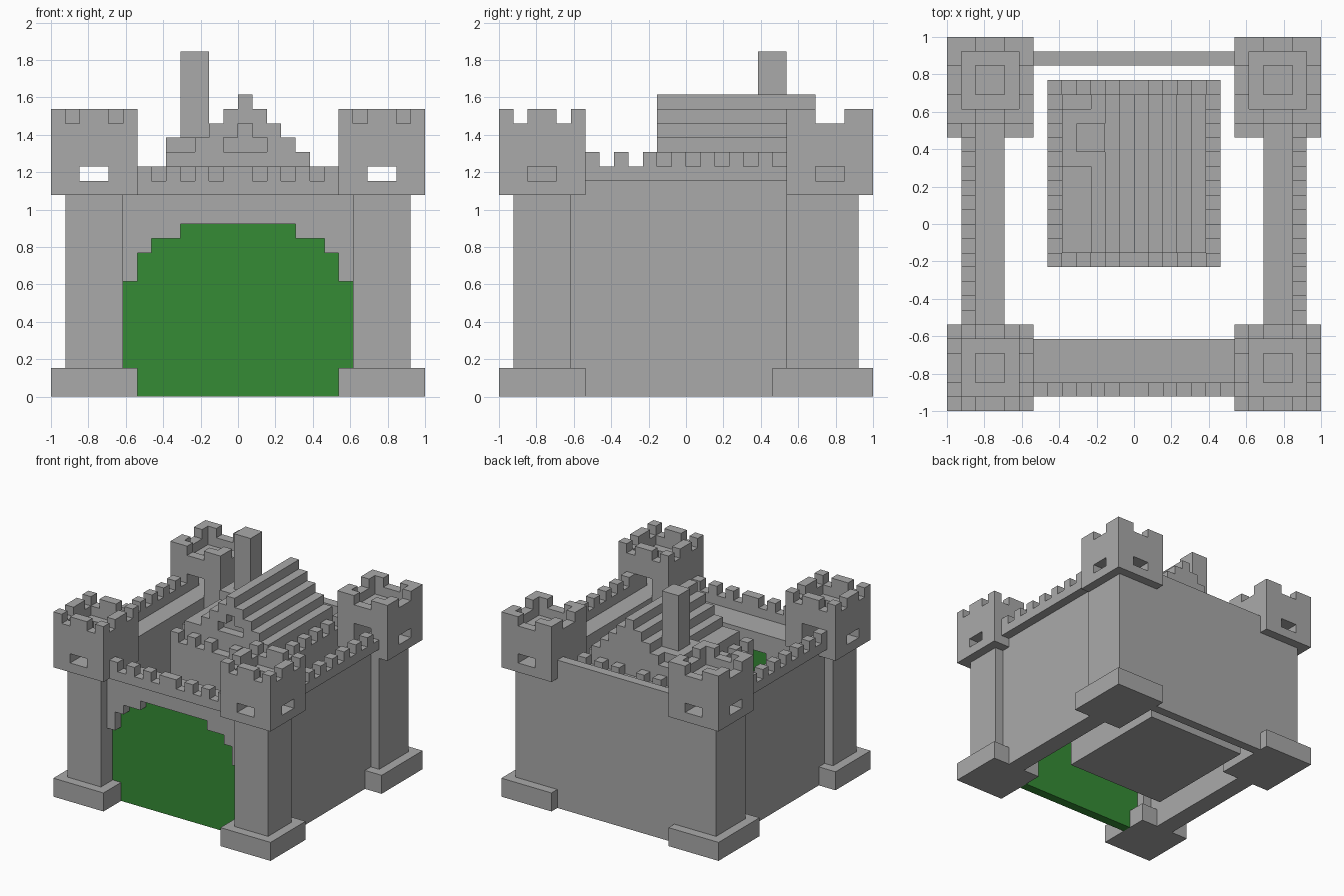
import bpy, bmesh
from mathutils import Vector

U = 1 / 13  # one block

cube = bpy.data.objects.get("Cube")
if cube:
    bpy.data.objects.remove(cube, do_unlink=True)


def material(name, rgb):
    m = bpy.data.materials.new(name)
    m.use_nodes = True
    m.diffuse_color = (*rgb, 1)
    m.node_tree.nodes["Principled BSDF"].inputs["Base Color"].default_value = (*rgb, 1)
    return m


STONE = material("grey stone", (0.40, 0.40, 0.40))
GREEN = material("green gate", (0.035, 0.26, 0.035))


def cells(boxes, sx=1, sy=1):
    """All blocks inside boxes (x0, x1, y0, y1, z0, z1), mirrored by sx and sy."""
    out = set()
    for x0, x1, y0, y1, z0, z1 in boxes:
        xs = sorted((x0 * sx, x1 * sx))
        ys = sorted((y0 * sy, y1 * sy))
        out |= {(x, y, z) for x in range(*xs) for y in range(*ys) for z in range(z0, z1)}
    return out


def part(name, add, cut=(), mat=STONE, sx=1, sy=1):
    """Block part: union of boxes minus cut boxes, skinned and merged flat."""
    solid = cells(add, sx, sy) - cells(cut, sx, sy)
    bm = bmesh.new()
    verts = {}

    def vert(p):
        key = tuple(p)
        if key not in verts:
            verts[key] = bm.verts.new([c * U for c in p])
        return verts[key]

    for c in solid:
        for axis in range(3):
            for side in (0, 1):
                n = list(c)
                n[axis] += 2 * side - 1
                if tuple(n) in solid:
                    continue
                a, b = (axis + 1) % 3, (axis + 2) % 3
                loop = []
                for i, j in ((0, 0), (1, 0), (1, 1), (0, 1)):
                    p = list(c)
                    p[axis] += side
                    p[a] += i
                    p[b] += j
                    loop.append(vert(p))
                bm.faces.new(loop if side else loop[::-1])
    bmesh.ops.dissolve_limit(bm, angle_limit=0.01, verts=bm.verts[:], edges=bm.edges[:])
    me = bpy.data.meshes.new(name)
    bm.to_mesh(me)
    bm.free()
    me.materials.append(mat)
    ob = bpy.data.objects.new(name, me)
    bpy.context.scene.collection.objects.link(ob)
    return ob


# Four corner towers
for sx, side in ((1, "left"), (-1, "right")):
    for sy, end in ((-1, "front"), (1, "back")):
        tag = f"{end}_{side}_tower"
        back = sy == 1
        part(tag + "_base", [(7, 13, 6 if back else 7, 13, 0, 2)], sx=sx, sy=sy)
        part(tag + "_shaft", [(8, 12, 7 if back else 8, 12, 2, 14)], sx=sx, sy=sy)
        cut = [(8, 12, 8, 12, 18, 20),    # roof deck
               (9, 11, 9, 11, 15, 18),    # inner room
               (9, 11, 11, 13, 15, 16),   # outer windows
               (11, 13, 9, 11, 15, 16),
               (9, 11, 7, 9, 15, 17)]     # door to the wall walk
        # Gaps between merlons
        for a, b in ([(9, 11)] if back else [(8, 9), (11, 12)]):
            cut += [(a, b, 7, 13, 19, 20), (7, 13, a, b, 19, 20)]
        part(tag + "_head", [(7, 13, 7, 13, 14, 20)], cut, sx=sx, sy=sy)

    # Side wall with overhanging parapet
    part(side + "_wall", [(9, 11, -8, 7, 0, 14), (9, 11, -7, 7, 14, 15)], sx=sx)
    part(side + "_parapet",
         [(11, 12, -7, 7, 15, 16)] + [(11, 12, y, y + 1, 16, 17) for y in range(-7, 7, 2)],
         sx=sx)

# Back wall
part("back_wall", [(-8, 8, 11, 12, 0, 14), (-7, 7, 11, 12, 14, 16)])

# Front wall with stepped arch, and the gate filling it
arch = [(-8, 8, 0, 8), (-7, 7, 8, 10), (-6, 6, 10, 11), (-4, 4, 11, 12)]
part("front_wall", [(-8, 8, -11, -8, 0, 14)],
     [(x0, x1, -11, -8, z0, z1) for x0, x1, z0, z1 in arch])
part("gate", [(x0, x1, -10, -9, z0, z1) for x0, x1, z0, z1 in arch], mat=GREEN)
part("front_parapet",
     [(-7, 7, -12, -11, 14, 16)],
     [(x, x + 1, -12, -11, 15, 16) for x in (-6, -4, -2, 1, 3, 5)])

# Keep with battlements
merlons = [(x, x + 1, y, y + 1, 15, 16) for x in (-6, -4, -2, 1, 3, 5) for y in (-3, 9)]
merlons += [(x, x + 1, y, y + 1, 15, 16) for y in range(-3, 10, 2) for x in (-6, 5)]
part("keep", [(-6, 6, -3, 10, 0, 15)] + merlons)

# Stepped roof with a gable window
rows = [(-5, 5, 15, 17), (-3, 4, 17, 18), (-2, 3, 18, 19), (-1, 2, 19, 20), (0, 1, 20, 21)]
part("keep_roof", [(x0, x1, -2, 9, z0, z1) for x0, x1, z0, z1 in rows],
     [(-1, 2, -2, -1, 17, 18), (0, 1, -2, -1, 18, 19)])

# Chimney
part("chimney", [(-5, -3, 4, 8, 17, 18), (-4, -2, 5, 7, 18, 24)])
